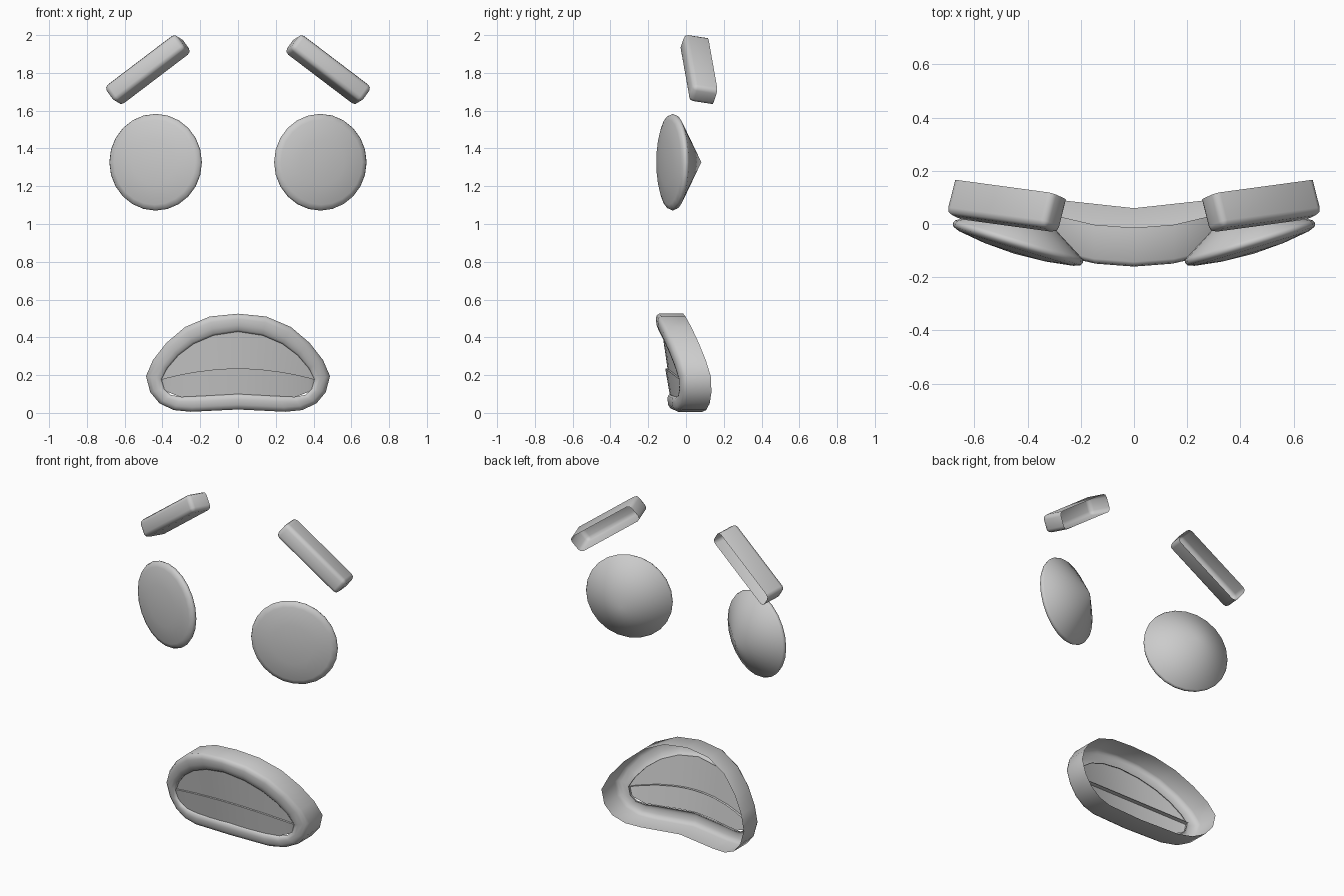
import bpy, bmesh, math
from mathutils import Vector, Matrix

if "Cube" in bpy.data.objects:
    bpy.data.objects.remove(bpy.data.objects["Cube"])


def finish(name, bm, angle=40):
    bmesh.ops.remove_doubles(bm, verts=bm.verts, dist=0.0005)
    bmesh.ops.recalc_face_normals(bm, faces=bm.faces)
    me = bpy.data.meshes.new(name)
    bm.to_mesh(me)
    bm.free()
    ob = bpy.data.objects.new(name, me)
    bpy.context.collection.objects.link(ob)
    bpy.ops.object.select_all(action='DESELECT')
    ob.select_set(True)
    bpy.context.view_layer.objects.active = ob
    bpy.ops.object.shade_smooth_by_angle(angle=math.radians(angle))
    return ob


def bridge(bm, rows, closed):
    rows = [[bm.verts.new(p) for p in r] for r in rows]
    n = len(rows[0])
    for a, b in zip(rows, rows[1:]):
        for i in range(n if closed else n - 1):
            j = (i + 1) % n
            bm.faces.new((a[i], a[j], b[j], b[i]))


def frame(x, y, z, side, o):
    """Axes x, y, z at origin o, mirrored for the left side."""
    m = Matrix((x, y, z)).transposed().to_4x4()
    m.translation = o
    return Matrix.Diagonal((side, 1, 1, 1)) @ m


# eyes: shallow dome in front, cone behind
EYE = [(0, -.158), (.25, -.012), (.256, 0), (.25, .013), (.225, .023), (.12, .038), (0, .044)]


def eye(name, side):
    n = Vector((.29, -.957, 0)).normalized()
    up = Vector((0, 0, 1))
    m = frame(up.cross(n), up, n, side, (.436, -.07, 1.327))
    bm = bmesh.new()
    ang = [2 * math.pi * i / 24 for i in range(24)]
    rows = [[m @ Vector((r * math.cos(a), r * math.sin(a), d)) for a in ang] for r, d in EYE[1:-1]]
    bridge(bm, rows, True)
    bm.verts.ensure_lookup_table()
    for start, d in ((0, EYE[0][1]), (len(bm.verts) - 24, EYE[-1][1])):
        bm.verts.ensure_lookup_table()
        tip = bm.verts.new(m @ Vector((0, 0, d)))
        bm.verts.ensure_lookup_table()
        for i in range(24):
            bm.faces.new((bm.verts[start + i], bm.verts[start + (i + 1) % 24], tip))
    finish(name, bm, 60)


# brows: rounded tray, open at the back
def brow(name, side):
    u = Vector((.79, .107, -.6)).normalized()
    d = Vector((-.24, .96, -.15))
    d = (d - u * d.dot(u)).normalized()
    bm = bmesh.new()
    bmesh.ops.create_cube(bm, size=1)
    bmesh.ops.scale(bm, vec=(.475, .132, .105), verts=bm.verts)
    back = [f for f in bm.faces if f.calc_center_median().y > .06]
    bmesh.ops.delete(bm, geom=back, context='FACES')
    edges = [e for e in bm.edges if not e.is_boundary]
    bmesh.ops.bevel(bm, geom=edges, offset=.024, segments=2, profile=.5, affect='EDGES')
    bm.transform(frame(u, d, u.cross(d), side, (.48, .065, 1.819)))
    finish(name, bm, 50)


for label, s in (("right", 1), ("left", -1)):
    eye(label + "_eye", s)
    brow(label + "_brow", s)

# mouth: half outlines in x, z
OUTER = [(0, .525), (.15, .51), (.28, .455), (.38, .37), (.45, .28), (.487, .195),
         (.465, .11), (.415, .05), (.34, .015), (.25, .006), (0, .018)]
INNER = [(0, .43), (.13, .41), (.235, .365), (.315, .305), (.375, .235), (.405, .178),
         (.39, .125), (.355, .095), (.30, .085), (.22, .088), (0, .10)]


def bend(x, z, off):
    return Vector((x, -.088 - .145 * z + .41 * x * x + off, z))


def full(half):
    return half + [(-x, z) for x, z in half[-2:0:-1]]


# lip: outer wall rolling over to the inner rim
lip = bmesh.new()
rows = []
for t, off in ((0, .15), (0, .022), (.1, .007), (.3, 0), (.65, 0), (.9, .006), (1, .016), (1, .03)):
    rows.append([bend(a[0] + (b[0] - a[0]) * t, a[1] + (b[1] - a[1]) * t, off)
                 for a, b in zip(full(OUTER), full(INNER))])
bridge(lip, rows, True)
finish("lip", lip, 50)


def height(pts, x):
    pts = sorted(pts)
    for (x0, z0), (x1, z1) in zip(pts, pts[1:]):
        if x <= x1 + 1e-6:
            return z0 + (z1 - z0) * (x - x0) / (x1 - x0)


def split(x):
    return .235 - .057 * (x / .405) ** 2


half_x = [.06, .13, .235, .315, .375, .39, .405]
xs = [-x for x in reversed(half_x)] + [0] + half_x

# upper and lower mouth panels, the lower with a small ledge
upper = bmesh.new()
bridge(upper, [[bend(x, height(INNER[:6], abs(x)), .024) for x in xs],
               [bend(x, split(x), .024) for x in xs]], False)
finish("mouth_panel", upper)
lower = bmesh.new()
bridge(lower, [[bend(x, split(x), .04) for x in xs],
               [bend(x, split(x), .012) for x in xs],
               [bend(x, height(INNER[5:], abs(x)), .016) for x in xs]], False)
finish("lower_mouth_panel", lower)
